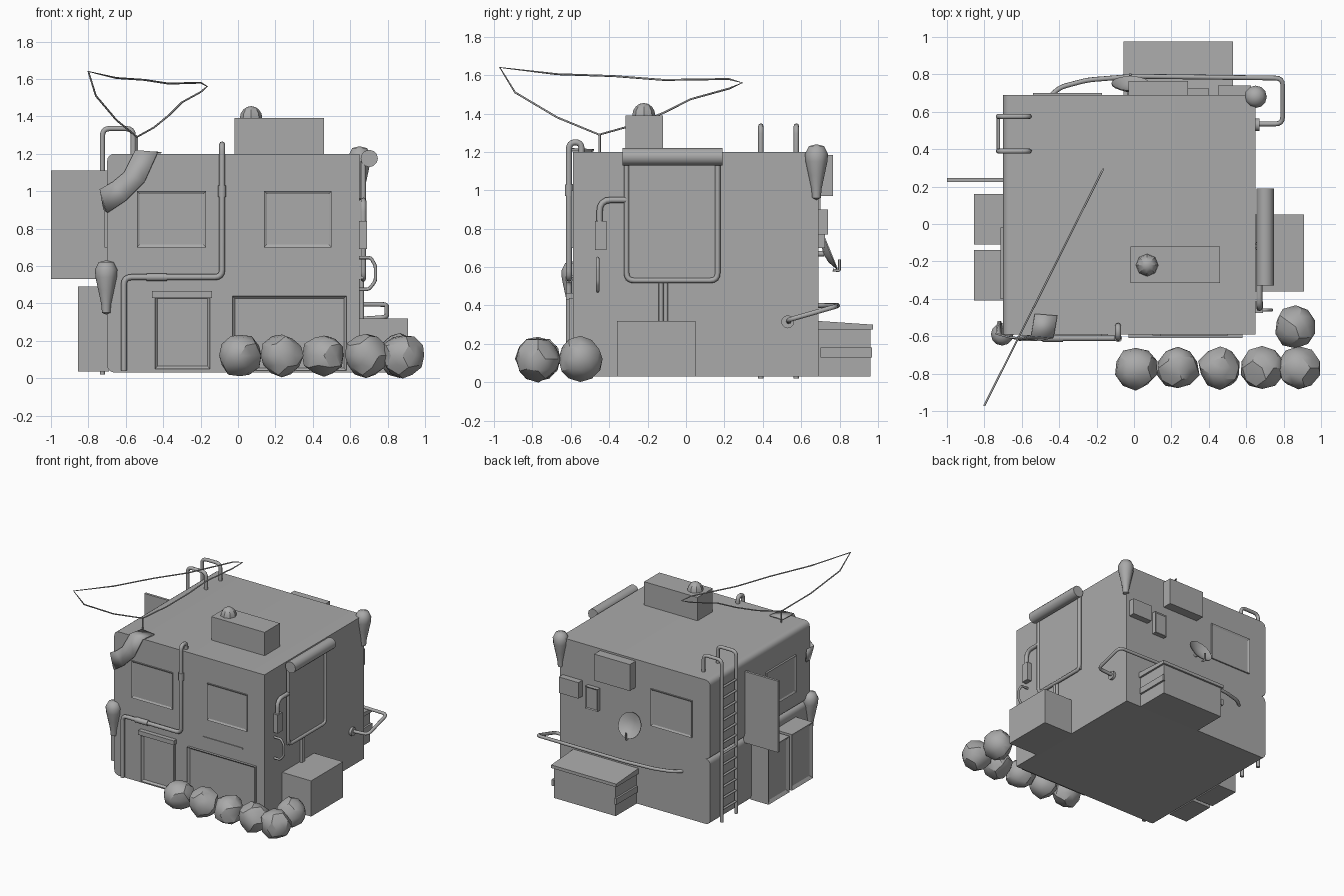
import bpy, bmesh, math, random
from mathutils import Vector, Matrix

cube = bpy.data.objects.get("Cube")
if cube:
    bpy.data.objects.remove(cube)
random.seed(4)

grey = bpy.data.materials.new("plain_grey")
grey.use_nodes = True
grey.diffuse_color = (0.4, 0.4, 0.4, 1)
grey.node_tree.nodes["Principled BSDF"].inputs["Base Color"].default_value = grey.diffuse_color


def finish(name, bm, smooth=None):
    """Turn a bmesh into an object, smooth below the given angle."""
    bmesh.ops.recalc_face_normals(bm, faces=bm.faces)
    me = bpy.data.meshes.new(name)
    bm.to_mesh(me)
    bm.free()
    return place(name, me, smooth)


def place(name, me, smooth=None):
    me.materials.clear()
    me.materials.append(grey)
    for p in me.polygons:
        p.use_smooth = smooth is not None
    if smooth:
        me.set_sharp_from_angle(angle=math.radians(smooth))
    ob = bpy.data.objects.new(name, me)
    bpy.context.scene.collection.objects.link(ob)
    return ob


def box_bm(x, y, z):
    bm = bmesh.new()
    bmesh.ops.create_cube(bm, size=1)
    for v in bm.verts:
        v.co = Vector([r[0] if c < 0 else r[1] for c, r in zip(v.co, (x, y, z))])
    bm.normal_update()
    return bm


def box(name, x, y, z):
    return finish(name, box_bm(x, y, z))


def framed(name, x, y, z, facing, rim=0.02, depth=0.008):
    """Box whose face in one direction is inset and sunk."""
    bm = box_bm(x, y, z)
    face = max(bm.faces, key=lambda f: f.normal.dot(Vector(facing)))
    bmesh.ops.inset_region(bm, faces=[face], thickness=rim)
    bmesh.ops.translate(bm, verts=face.verts, vec=Vector(facing) * -depth)
    return finish(name, bm)


def tube(name, pts, r, bend=0.04, closed=False, sides=2):
    """Round pipe along a path with rounded corners."""
    pts = [Vector(p) for p in pts]
    path = pts if not bend else [pts[0]]
    if bend:
        for a, b, c in zip(pts, pts[1:], pts[2:]):
            p = b + (a - b).normalized() * min(bend, (a - b).length / 2)
            q = b + (c - b).normalized() * min(bend, (c - b).length / 2)
            for i in range(5):
                t = i / 4
                path.append(p * (1 - t) ** 2 + b * 2 * t * (1 - t) + q * t * t)
        path.append(pts[-1])
    cu = bpy.data.curves.new(name, "CURVE")
    cu.dimensions = "3D"
    cu.bevel_depth, cu.bevel_resolution, cu.use_fill_caps = r, sides, True
    sp = cu.splines.new("POLY")
    sp.points.add(len(path) - 1)
    for s, p in zip(sp.points, path):
        s.co = (*p, 1)
    sp.use_cyclic_u = closed
    tmp = bpy.data.objects.new(name + "_path", cu)
    me = bpy.data.meshes.new_from_object(tmp)
    bpy.data.objects.remove(tmp)
    return place(name, me, 50)


def rod(name, a, b, r):
    return tube(name, [a, b], r, bend=0, sides=4)


def lathe(name, profile, matrix, steps=12, smooth=50):
    bm = bmesh.new()
    vs = [bm.verts.new((r, 0, z)) for r, z in profile]
    es = [bm.edges.new(p) for p in zip(vs, vs[1:])]
    bmesh.ops.spin(bm, geom=vs + es, axis=(0, 0, 1), cent=(0, 0, 0),
                   angle=math.tau, steps=steps, use_duplicate=False)
    bmesh.ops.remove_doubles(bm, verts=bm.verts, dist=0.0005)
    bm.transform(matrix)
    return finish(name, bm, smooth)


FRONT, BACK, LEFT, RIGHT = (0, -1, 0), (0, 1, 0), (-1, 0, 0), (1, 0, 0)

# Two storeys, rounded along one side
for name, z in (("lower_storey", (0.03, 0.56)), ("upper_storey", (0.56, 1.2))):
    bm = box_bm((-0.7, 0.65), (-0.59, 0.69), z)
    edges = [e for e in bm.edges if all(v.co.x < -0.6 for v in e.verts)
             and abs(e.verts[0].co.z - e.verts[1].co.z) < 0.01]
    bmesh.ops.bevel(bm, geom=edges, offset=0.04, segments=4, profile=0.5, affect="EDGES")
    finish(name, bm, 30)

# Windows, door and shutter
for i, x in enumerate(((-0.54, -0.17), (0.14, 0.5))):
    framed(f"front_window_{i}", x, (-0.6, -0.58), (0.7, 1.0), FRONT)
framed("back_window", (-0.54, -0.17), (0.68, 0.7), (0.7, 1.0), BACK)
framed("side_window", (-0.715, -0.69), (-0.4, -0.02), (0.7, 1.0), LEFT)
framed("front_door", (-0.445, -0.15), (-0.61, -0.58), (0.05, 0.44), FRONT, 0.02, 0.015)
box("door_lintel", (-0.46, -0.14), (-0.625, -0.58), (0.43, 0.465))
framed("front_shutter", (-0.03, 0.58), (-0.61, -0.58), (0.04, 0.44), FRONT, 0.02, 0.015)
box("shutter_slot", (0.1, 0.46), (-0.596, -0.58), (0.545, 0.555))

# Side cabinets and hanging sign board
for i, y in enumerate(((-0.41, -0.14), (-0.11, 0.16))):
    framed(f"side_cabinet_{i}", (-0.855, -0.69), y, (0.035, 0.49), LEFT, 0.035, 0.015)
box("sign_board", (-1.0, -0.69), (0.225, 0.245), (0.53, 1.11))

# Ladder hooked over the roof
rails = (0.39, 0.575)
for i, y in enumerate(rails):
    tube(f"ladder_rail_{i}", [(-0.725, y, 0.02), (-0.725, y, 1.335),
                              (-0.56, y, 1.335), (-0.56, y, 1.19)], 0.014)
for i in range(12):
    z = 0.12 + i * 0.09
    rod(f"ladder_rung_{i}", (-0.725, rails[0], z), (-0.725, rails[1], z), 0.009)

# Roof unit with dome
box("roof_unit", (-0.02, 0.46), (-0.315, -0.12), (1.19, 1.39))
arc = [(0.06 * math.cos(a), 0.065 * math.sin(a)) for a in (k * math.pi / 8 for k in range(5))]
lathe("roof_dome", arc, Matrix.Translation((0.07, -0.22, 1.39)), 8, 25)

# Front drain pipe with couplings
tube("front_pipe", [(-0.61, -0.61, 0.04), (-0.61, -0.61, 0.54), (-0.085, -0.61, 0.54),
                    (-0.085, -0.61, 1.25), (-0.085, -0.545, 1.25), (-0.085, -0.545, 1.19)], 0.016)
rod("pipe_coupling_low", (-0.49, -0.61, 0.54), (-0.38, -0.61, 0.54), 0.021)
rod("pipe_coupling_high", (-0.085, -0.61, 0.97), (-0.085, -0.61, 1.03), 0.021)

# Cloth strip draped over the corner
upper = [(-0.53, -0.48, 1.215), (-0.55, -0.6, 1.22), (-0.61, -0.615, 1.1),
         (-0.67, -0.61, 1.05), (-0.74, -0.59, 1.01), (-0.73, -0.52, 1.0)]
lower = [(-0.41, -0.49, 1.21), (-0.43, -0.61, 1.21), (-0.5, -0.625, 1.05),
         (-0.6, -0.625, 0.95), (-0.7, -0.6, 0.885), (-0.72, -0.52, 0.9)]
bm = bmesh.new()
rows = [[bm.verts.new(p) for p in side] for side in (upper, lower)]
for i in range(len(upper) - 1):
    bm.faces.new((rows[0][i], rows[0][i + 1], rows[1][i + 1], rows[1][i]))
cloth = finish("draped_cloth", bm, 60)
cloth.modifiers.new("thickness", "SOLIDIFY").thickness = 0.01

# Loose wire loop on a short mast
loop = [(-0.8, 1.64), (-0.65, 1.605), (-0.5, 1.595), (-0.37, 1.575), (-0.2, 1.58),
        (-0.165, 1.56), (-0.2, 1.53), (-0.3, 1.475), (-0.37, 1.405), (-0.45, 1.34),
        (-0.54, 1.29), (-0.65, 1.38), (-0.76, 1.51)]
tube("wire_loop", [(x, -0.97 + (x + 0.8) * 1.99, z) for x, z in loop], 0.005, 0, True)
rod("wire_mast", (-0.54, -0.45, 1.19), (-0.54, -0.45, 1.295), 0.006)

# Hanging sacks on two corners
drop = [(0, 0.29), (0.04, 0.28), (0.06, 0.24), (0.057, 0.2), (0.042, 0.13),
        (0.027, 0.06), (0.022, 0.01), (0, 0)]
lathe("front_corner_sack", drop, Matrix.Translation((-0.705, -0.59, 0.34)))
lathe("back_corner_sack", drop, Matrix.Translation((0.65, 0.68, 0.95)))

# Row of lumpy bushes
spots = [(0.01 + 0.225 * i, -0.77) for i in range(4)] + [(0.88, -0.77), (0.865, -0.55)]
for i, (x, y) in enumerate(spots):
    bm = bmesh.new()
    bmesh.ops.create_icosphere(bm, subdivisions=2, radius=0.113)
    for v in bm.verts:
        v.co *= random.uniform(0.94, 1.09)
    bmesh.ops.translate(bm, verts=bm.verts, vec=(x, y, 0.121))
    finish(f"bush_{i}", bm, 28)

# Rolled banner on the right wall
rod("banner_roll", (0.702, -0.33, 1.175), (0.702, 0.19, 1.175), 0.046)
box("banner_sheet", (0.655, 0.67), (-0.315, 0.17), (0.53, 1.16))
tube("banner_rim", [(0.67, -0.31, 1.16), (0.67, -0.31, 0.53), (0.67, 0.165, 0.53),
                    (0.67, 0.165, 1.16)], 0.014)
for y in (-0.13, -0.105):
    rod("banner_conduit", (0.662, y, 0.3), (0.662, y, 0.53), 0.012)
box("wall_crate", (0.64, 0.91), (-0.36, 0.05), (0.03, 0.32))

# Meter, its pipe and the grab handle
tube("meter_pipe", [(0.67, -0.31, 0.95), (0.67, -0.45, 0.95), (0.67, -0.45, 0.82)], 0.016, 0.06)
box("meter_box", (0.64, 0.69), (-0.475, -0.415), (0.69, 0.84))
tube("grab_handle", [(0.64, -0.46, 0.645), (0.71, -0.46, 0.645), (0.735, -0.46, 0.6),
                     (0.735, -0.46, 0.52), (0.7, -0.46, 0.475), (0.64, -0.46, 0.475)], 0.009, 0.015)

# Pipe running round the back corner
tube("back_pipe", [(0.64, 0.535, 0.315), (0.795, 0.535, 0.325), (0.795, 0.78, 0.395),
                   (0.0, 0.79, 0.4), (-0.25, 0.77, 0.4), (-0.4, 0.73, 0.4),
                   (-0.46, 0.67, 0.4)], 0.013)
rod("pipe_flange", (0.64, 0.53, 0.315), (0.67, 0.53, 0.315), 0.034)

# Waste bin with sloping lid and side rails
bm = box_bm((-0.04, 0.515), (0.68, 0.96), (0.03, 0.29))
finish("waste_bin", bm)
bm = box_bm((-0.055, 0.53), (0.68, 0.975), (0.275, 0.3))
for v in bm.verts:
    if v.co.z > 0.29 and v.co.y < 0.8:
        v.co.z = 0.32
finish("bin_lid", bm)
for name, x in (("bin_rail_left", (0.51, 0.53)), ("bin_rail_right", (-0.055, -0.035))):
    box(name, x, (0.7, 0.97), (0.13, 0.18))

# Boxes on the back wall
box("cooling_unit", (-0.03, 0.29), (0.68, 0.765), (0.97, 1.185))
box("fuse_box", (0.45, 0.625), (0.68, 0.74), (0.77, 0.9))
framed("vent_box", (0.29, 0.4), (0.68, 0.725), (0.7, 0.88), BACK, 0.012, 0.006)

# Satellite dish tilted upward
tilt = Matrix.Translation((-0.02, 0.72, 0.67)) @ Matrix.Rotation(math.radians(-68), 4, "X")
dish = [(0, -0.005), (0.05, 0.004), (0.1, 0.03), (0.1, 0.036), (0.05, 0.012), (0, 0.004)]
lathe("dish", dish, tilt, 20)
rod("dish_bracket", (-0.02, 0.68, 0.67), (-0.02, 0.72, 0.67), 0.015)
tube("dish_feed", [(-0.02, 0.765, 0.585), (-0.02, 0.8, 0.58), (-0.02, 0.8, 0.64)], 0.007, 0.01)
